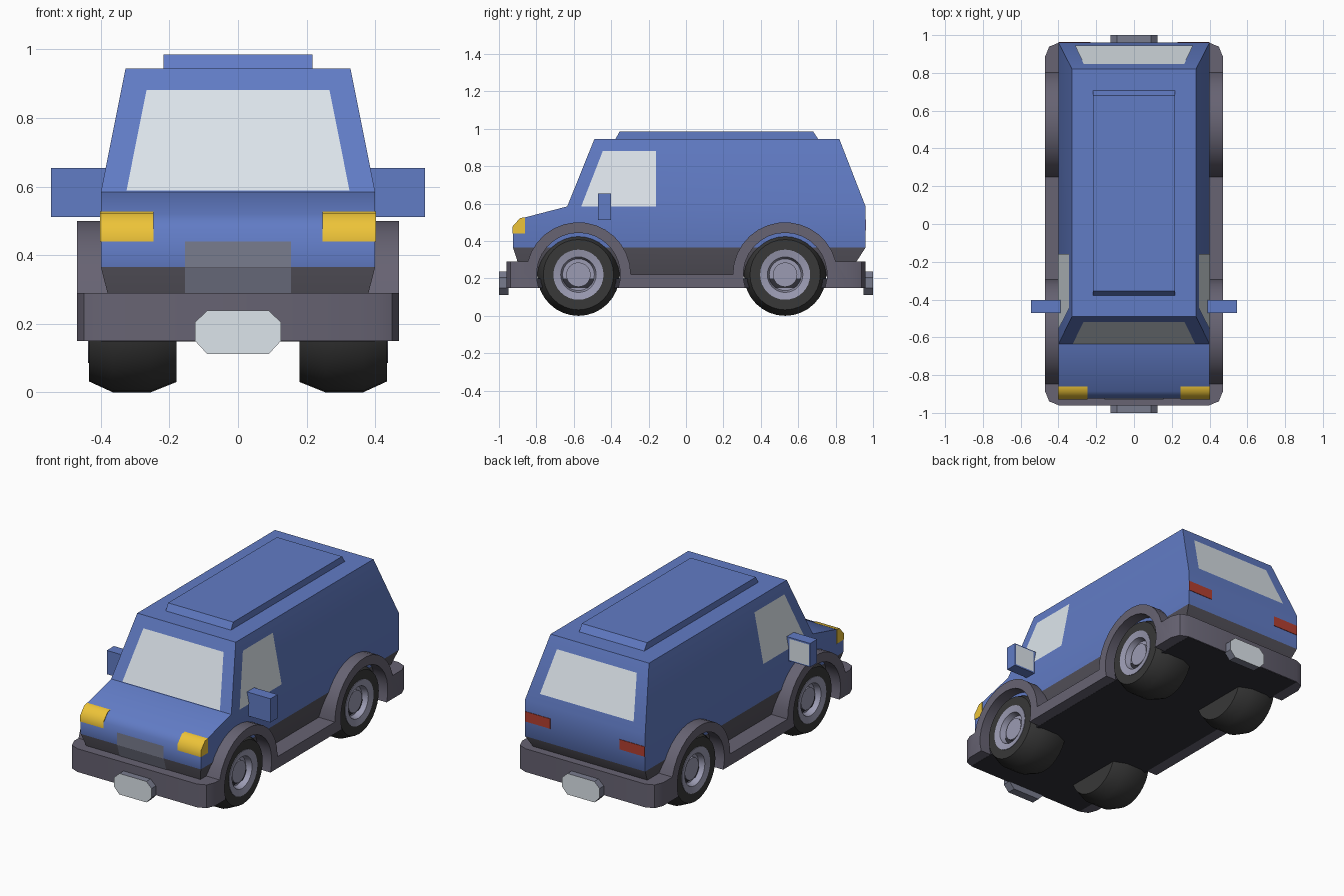
import bpy, bmesh, math
from mathutils import Vector, Matrix

if "Cube" in bpy.data.objects:
    bpy.data.objects.remove(bpy.data.objects["Cube"])


def material(name, r, g, b):
    m = bpy.data.materials.new(name)
    m.diffuse_color = (r, g, b, 1)
    m.use_nodes = True
    m.node_tree.nodes["Principled BSDF"].inputs["Base Color"].default_value = m.diffuse_color
    return m


BLUE = material("blue_paint", .12, .20, .56)
TRIM = material("trim_grey", .135, .125, .17)
DARK = material("dark_trim", .085, .08, .10)
FLOOR = material("floor_black", .03, .03, .04)
RUBBER = material("rubber", .04, .04, .04)
METAL = material("metal", .33, .33, .45)
GRILLE = material("grille_grey", .19, .20, .27)
GLASS = material("glass", .72, .78, .83)
YELLOW = material("lamp_yellow", .85, .55, .04)
RED = material("lamp_red", .45, .05, .03)


def finish(bm, name, mats, angle=None):
    bmesh.ops.recalc_face_normals(bm, faces=bm.faces)
    me = bpy.data.meshes.new(name)
    bm.to_mesh(me)
    bm.free()
    for m in mats:
        me.materials.append(m)
    if angle:
        me.shade_smooth()
        me.set_sharp_from_angle(angle=math.radians(angle))
    ob = bpy.data.objects.new(name, me)
    bpy.context.collection.objects.link(ob)
    return ob


def prism(profile, width):
    """Side profile of (y, z) points extruded over x = width[0]..width[1]."""
    bm = bmesh.new()
    a, b = [[bm.verts.new((x, y, z)) for y, z in profile] for x in width]
    n = len(profile)
    bm.faces.new(a)
    bm.faces.new(b[::-1])
    for i in range(n):
        j = (i + 1) % n
        bm.faces.new((a[i], b[i], b[j], a[j]))
    return bm


def panel(name, pts, mat, outward, lift=.003):
    """Flat panel laid just above the surface it sits on."""
    bm = bmesh.new()
    f = bm.faces.new([bm.verts.new(p) for p in pts])
    f.normal_update()
    if f.normal.dot(Vector(outward)) < 0:
        f.normal_flip()
    n = f.normal.copy()
    for v in bm.verts:
        v.co += n * lift
    me = bpy.data.meshes.new(name)
    bm.to_mesh(me)
    bm.free()
    me.materials.append(mat)
    bpy.context.collection.objects.link(bpy.data.objects.new(name, me))


def arc(cy, r, a0, a1, n):
    return [(cy + r * math.cos(math.radians(a0 + (a1 - a0) * i / n)),
             .22 + r * math.sin(math.radians(a0 + (a1 - a0) * i / n))) for i in range(n + 1)]


# body shell: tapered lower sill, straight waist, leaning cabin
half = {.21: .36, .365: .40, .945: .328}
outline = [(-.875, .21), (-.925, .365), (-.925, .475), (-.885, .52), (-.635, .585),
           (-.49, .945), (.82, .945), (.96, .585), (.96, .365), (.86, .21)]
bm = prism(outline, (-1, 1))
bm.verts.ensure_lookup_table()
for k in (0, len(outline)):
    for i, j in ((1, 8), (4, 7)):
        bmesh.ops.connect_verts(bm, verts=[bm.verts[k + i], bm.verts[k + j]])
        bm.verts.ensure_lookup_table()
for v in bm.verts:
    v.co.x *= half.get(round(v.co.z, 3), .40)
for f in bm.faces:
    f.material_index = int(f.calc_center_median().z < .36)
finish(bm, "body", [BLUE, DARK], 45)

# roof panel
finish(prism([(-.38, .94), (-.355, .985), (.68, .985), (.71, .94)], (-.217, .217)),
       "roof_panel", [BLUE])

# bumper, sill and wheel arches as one skirt
AXLES = (-.575, .53)
top_a = math.degrees(math.asin(.07 / .28))
low_a = math.degrees(math.asin(.07 / .224))
side = [(-.96, .15), (-.96, .29)]
side += arc(AXLES[0], .28, 180 - top_a, 0, 14)
side += arc(AXLES[1], .28, 180, top_a, 14)
side += [(.96, .29), (.96, .15)]
for cy in AXLES[::-1]:
    side += arc(cy, .224, -low_a, 180 + low_a, 18)
bm = prism(side, (-.47, .47))
corners = [e for e in bm.edges if all(abs(v.co.y) > .95 for v in e.verts)
           and abs(e.verts[0].co.z - e.verts[1].co.z) > .1]
bmesh.ops.bevel(bm, geom=corners, offset=.072, segments=2, profile=.5, affect='EDGES')
finish(bm, "skirt_and_arches", [TRIM], 35)

# floor pan with chamfer to clear the bumper corners
bm = prism([(-.955, .149), (-.955, .2), (.955, .2), (.955, .149)], (-.40, .40))
finish(bm, "floor_pan", [FLOOR])


# wheels: spun tyre and dished rim
def lathe(name, profile, cy, sign, mat):
    bm = bmesh.new()
    vs = [bm.verts.new((x, 0, r)) for x, r in profile]
    edges = [bm.edges.new(p) for p in zip(vs, vs[1:])]
    bmesh.ops.spin(bm, geom=vs + edges, cent=(0, 0, 0), axis=(1, 0, 0),
                   angle=2 * math.pi, steps=32)
    bmesh.ops.remove_doubles(bm, verts=bm.verts, dist=1e-4)
    bmesh.ops.transform(bm, verts=bm.verts,
                        matrix=Matrix.Translation((0, cy, .22)) @ Matrix.Diagonal((sign, 1, 1, 1)))
    finish(bm, name, [mat], 35)


for cy, end in zip(AXLES, ("front", "rear")):
    for s, hand in ((1, "left"), (-1, "right")):
        lathe(f"{end}_{hand}_tyre", [(.18, 0), (.18, .19), (.255, .22), (.365, .22),
                                     (.435, .188), (.435, .134), (.40, .13)], cy, s, RUBBER)
        lathe(f"{end}_{hand}_rim", [(.40, .134), (.438, .134), (.43, .095), (.395, .085),
                                    (.395, .065), (.41, .065), (.41, 0)], cy, s, METAL)

# windscreen and rear window
panel("windscreen", [(-.325, -.633, .588), (.325, -.633, .588),
                     (.267, -.516, .88), (-.267, -.516, .88)], GLASS, (0, -1, 0))
panel("rear_window", [(-.312, .941, .635), (.312, .941, .635),
                      (.266, .845, .88), (-.266, .845, .88)], GLASS, (0, 1, 0))

# grille, in two bends
panel("grille_upper", [(-.155, -.925, .365), (.155, -.925, .365),
                       (.155, -.925, .44), (-.155, -.925, .44)], GRILLE, (0, -1, 0))
panel("grille_lower", [(-.155, -.90, .288), (.155, -.90, .288),
                       (.155, -.925, .365), (-.155, -.925, .365)], GRILLE, (0, -1, 0))

for s, hand in ((1, "left"), (-1, "right")):
    # side window
    panel(f"{hand}_side_window", [(s * .40, -.56, .585), (s * .40, -.16, .585),
                                  (s * .341, -.16, .88), (s * .341, -.445, .88)],
          GLASS, (s, 0, 0))
    # headlight wrapping over the nose
    finish(prism([(-.928, .44), (-.928, .477), (-.887, .523), (-.86, .527), (-.86, .44)],
                 (s * .247, s * .402)), f"{hand}_headlight", [YELLOW], 50)
    # tail light
    finish(prism([(.94, .455), (.94, .515), (.963, .515), (.963, .455)],
                 (s * .23, s * .399)), f"{hand}_tail_light", [RED])
    # door mirror with glass on its back
    finish(prism([(-.47, .512), (-.47, .655), (-.402, .655), (-.402, .512)],
                 (s * .385, s * .545)), f"{hand}_mirror", [BLUE])
    panel(f"{hand}_mirror_glass", [(s * x, -.402, z) for x, z in
                                   ((.41, .52), (.538, .52), (.538, .647), (.41, .647))],
          GLASS, (0, 1, 0), .002)

# number plates: octagonal blocks with a light face
octagon = [(-.125, .15), (-.09, .112), (.09, .112), (.125, .15),
           (.125, .205), (.09, .238), (-.09, .238), (-.125, .205)]
for s, end in ((-1, "front"), (1, "rear")):
    bm = bmesh.new()
    base = bm.faces.new([bm.verts.new((x, s * .95, z)) for x, z in octagon])
    out = bmesh.ops.extrude_face_region(bm, geom=[base])["geom"]
    for v in out:
        if isinstance(v, bmesh.types.BMVert):
            v.co.y = s
    for f in bm.faces:
        f.material_index = int(abs(f.calc_center_median().y) > .99)
    finish(bm, f"{end}_plate", [GRILLE, GLASS])
